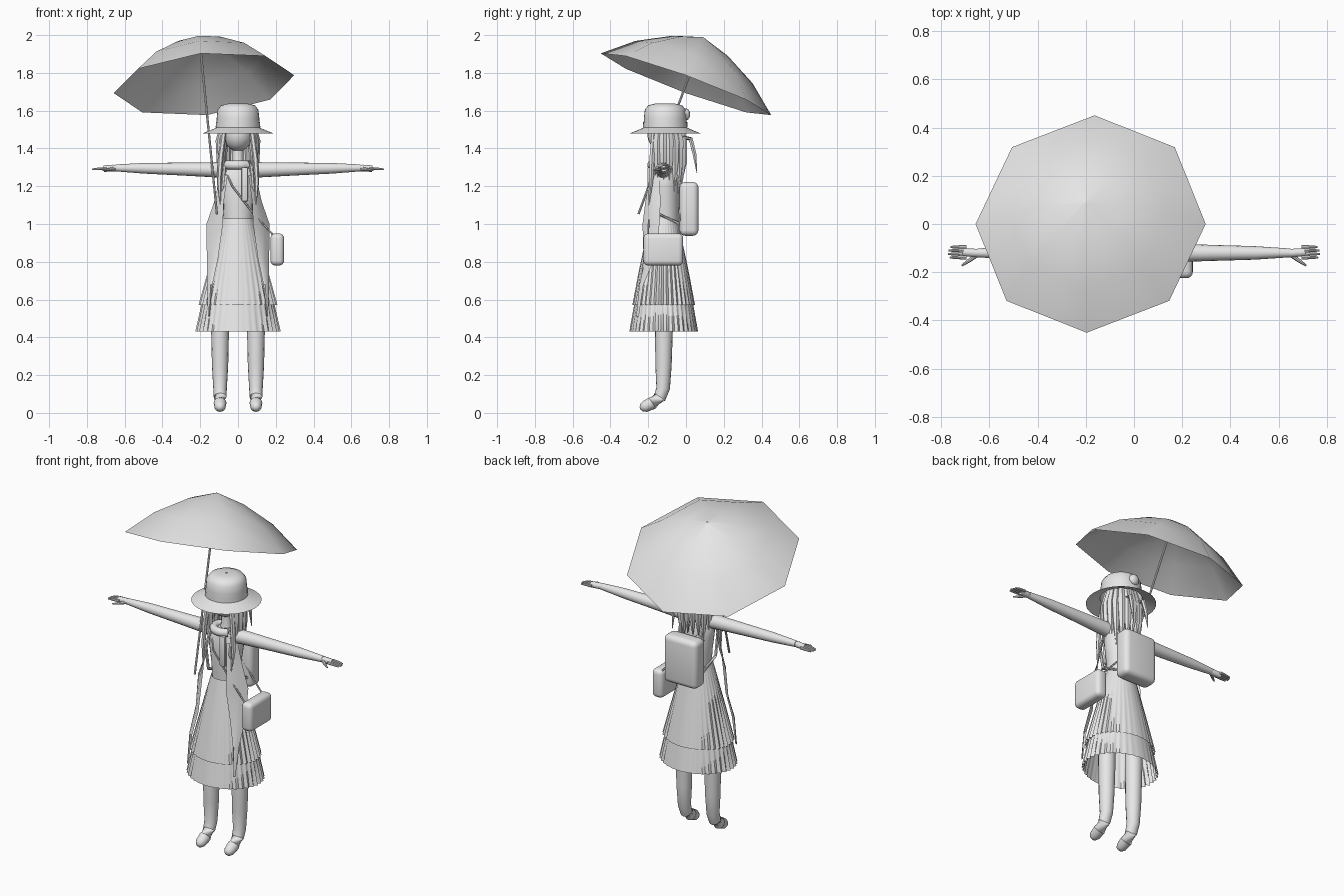
import bpy, bmesh, math, random
from mathutils import Vector, Matrix

random.seed(4)
TAU = 2 * math.pi
grey = bpy.data.materials.new("plain_grey")
grey.diffuse_color = (0.8, 0.8, 0.8, 1)


def finish(name, bm, angle=40):
    bmesh.ops.recalc_face_normals(bm, faces=bm.faces)
    me = bpy.data.meshes.new(name)
    bm.to_mesh(me)
    bm.free()
    me.shade_smooth()
    me.set_sharp_from_angle(angle=math.radians(angle))
    me.materials.append(grey)
    ob = bpy.data.objects.new(name, me)
    bpy.context.collection.objects.link(ob)
    return ob


def loft(name, rings, closed=True, cap=True, angle=40):
    """Skin a list of equally long point rings."""
    bm = bmesh.new()
    rows = [[bm.verts.new(p) for p in r] for r in rings]
    n = len(rows[0])
    for a, b in zip(rows, rows[1:]):
        for i in range(n if closed else n - 1):
            j = (i + 1) % n
            bm.faces.new((a[i], a[j], b[j], b[i]))
    if cap and closed:
        bm.faces.new(rows[0])
        bm.faces.new(rows[-1])
    return finish(name, bm, angle)


def tube(name, path, radii, sides=12, flat=1.0):
    pts = [Vector(p) for p in path]
    rings = []
    for i, p in enumerate(pts):
        d = (pts[min(i + 1, len(pts) - 1)] - pts[max(i - 1, 0)]).normalized()
        ref = Vector((0, 1, 0)) if abs(d.y) < 0.8 else Vector((1, 0, 0))
        u = d.cross(ref).normalized()
        v = d.cross(u)
        rings.append([p + radii[i] * (u * math.cos(TAU * k / sides) + v * flat * math.sin(TAU * k / sides))
                      for k in range(sides)])
    return loft(name, rings)


def lathe(name, prof, cy, cap=True, sides=32, pleat=0, count=0):
    """Profile rows are z, x radius, y radius; pleats are stronger at the sides."""
    rings = []
    for k, (z, rx, ry) in enumerate(prof):
        amp = pleat * k / max(1, len(prof) - 1)
        ring = []
        for i in range(sides):
            a = TAU * i / sides
            f = 1 - amp * abs(math.cos(a)) * (0.5 + 0.5 * math.cos(count * a))
            ring.append((rx * f * math.cos(a), cy + ry * f * math.sin(a), z))
        rings.append(ring)
    return loft(name, rings, cap=cap)


def ball(name, loc, scale, seg=20):
    bm = bmesh.new()
    bmesh.ops.create_uvsphere(bm, u_segments=seg, v_segments=seg // 2, radius=1,
                              matrix=Matrix.Translation(loc) @ Matrix.Diagonal((*scale, 1)))
    return finish(name, bm)


def rounded_box(name, loc, size, bevel, segs=4):
    bm = bmesh.new()
    bmesh.ops.create_cube(bm, size=1, matrix=Matrix.Translation(loc) @ Matrix.Diagonal((*size, 1)))
    bmesh.ops.bevel(bm, geom=bm.edges[:], offset=bevel, segments=segs, profile=0.5, affect='EDGES')
    return finish(name, bm)


# umbrella: tilted eight-sided canopy and straight shaft
axis = Vector((-0.093, 0.342, 0.935)).normalized()
base = Vector((-0.18, 0, 1.74))
u = (Vector((0, 1, 0)) - axis * axis.y).normalized()
v = u.cross(axis)
canopy = [[base + axis * h + r * (u * math.cos(TAU * i / 8) + v * math.sin(TAU * i / 8)) for i in range(8)]
          for r, h in ((0.48, 0), (0.33, 0.125), (0.155, 0.218), (0.004, 0.265))]
loft("umbrella_canopy", canopy, cap=False)
tube("umbrella_shaft", [base + axis * 0.26, base - axis * 0.735], [0.006, 0.006], 8)

# hat with crown, brim and small knob behind
lathe("hat", [(1.478, 0.192, 0.192), (1.495, 0.15, 0.15), (1.51, 0.115, 0.115), (1.56, 0.113, 0.113),
              (1.605, 0.108, 0.108), (1.628, 0.09, 0.09), (1.638, 0.05, 0.05), (1.638, 0.005, 0.005)], -0.11, cap=False)
lathe("hat_band", [(1.512, 0.118, 0.118), (1.54, 0.117, 0.117)], -0.11, cap=False)
ball("hat_knob", (0, 0.0, 1.58), (0.032, 0.022, 0.032), 12)

# head and neck
ball("head", (0, -0.12, 1.475), (0.08, 0.085, 0.09))
tube("neck", [(0, -0.11, 1.28), (0, -0.11, 1.34), (0, -0.11, 1.42)], [0.045, 0.028, 0.03])

# hair: strands around the sides and back, plus loose wisps
for i in range(13):
    a = math.radians(-25 + 230 * i / 12)
    c, s = math.cos(a), math.sin(a)
    end = 1.20 + random.uniform(-0.04, 0.04)
    path = [(0.075 * c, -0.11 + 0.075 * s, 1.53), (0.094 * c, -0.11 + 0.095 * s, 1.44),
            (0.094 * c, -0.11 + 0.098 * s, 1.33), (0.088 * c, -0.11 + 0.09 * s, end)]
    tube("hair_strand", path, [0.018, 0.025, 0.02, 0.003], 6)
for s in (-1, 1):
    tube("front_lock", [(0.075 * s, -0.17, 1.48), (0.092 * s, -0.18, 1.35), (0.1 * s, -0.185, 1.22),
                        (0.092 * s, -0.2, 1.08)], [0.014, 0.015, 0.012, 0.002], 6)
    tube("loose_wisp", [(0.04 * s, -0.02, 1.46), (0.045 * s, 0.025, 1.45), (0.05 * s, 0.045, 1.37),
                        (0.05 * s, 0.058, 1.27)], [0.01, 0.013, 0.011, 0.002], 6)

# bodice, collar roll and hanging tie
lathe("bodice", [(1.0, 0.078, 0.072), (1.1, 0.085, 0.075), (1.2, 0.1, 0.078), (1.27, 0.1, 0.07),
                 (1.32, 0.06, 0.05)], -0.11)
ring = [(0.062 * math.cos(TAU * i / 24), -0.12 + 0.062 * math.sin(TAU * i / 24), 1.312) for i in range(25)]
tube("collar", ring, [0.024] * 25, 10)
rounded_box("collar_tie", (0.036, -0.195, 1.21), (0.034, 0.02, 0.18), 0.006, 2)

# pleated skirt in two tiers
lathe("upper_skirt", [(1.03, 0.08, 0.074), (0.9, 0.118, 0.1), (0.75, 0.16, 0.132), (0.57, 0.21, 0.166)],
      -0.118, cap=False, sides=144, pleat=0.08, count=36)
lathe("lower_skirt", [(0.66, 0.172, 0.14), (0.57, 0.195, 0.157), (0.43, 0.227, 0.182)],
      -0.118, cap=False, sides=144, pleat=0.08, count=36)

for s in (-1, 1):
    # arm, palm and fingers
    tube("arm", [(s * x, -0.12, z) for x, z in ((0.06, 1.285), (0.12, 1.287), (0.3, 1.291), (0.5, 1.295), (0.65, 1.297))],
         [0.043, 0.04, 0.034, 0.028, 0.018], 16)
    tube("palm", [(s * 0.635, -0.122, 1.296), (s * 0.66, -0.12, 1.296), (s * 0.71, -0.117, 1.293)],
         [0.015, 0.018, 0.017], 10, 1.0)
    for k in range(4):
        y = -0.139 + 0.0145 * k
        tip = 0.775 - 0.008 * abs(k - 1.3)
        tube("finger", [(s * 0.695, y, 1.294), (s * 0.74, y, 1.292), (s * tip, y, 1.289)],
             [0.008, 0.007, 0.004], 8)
    tube("thumb", [(s * 0.655, -0.13, 1.293), (s * 0.685, -0.152, 1.288), (s * 0.715, -0.173, 1.284)],
         [0.01, 0.008, 0.004], 8)

    # leg with bent foot
    x = 0.095 * s
    tube("leg", [(x, -0.115, 0.72), (x, -0.117, 0.43), (x, -0.119, 0.25), (x, -0.121, 0.13), (x, -0.138, 0.085),
                 (x, -0.178, 0.052), (x, -0.218, 0.033), (x, -0.236, 0.026), (x, -0.243, 0.023)],
         [0.05, 0.047, 0.043, 0.036, 0.034, 0.034, 0.03, 0.02, 0.006], 16)

    # draped shawl panel hanging at the front side
    outer = [(0.095, -0.14, 1.26), (0.125, -0.135, 1.12), (0.167, -0.14, 1.0), (0.165, -0.165, 0.82),
             (0.165, -0.225, 0.68), (0.158, -0.25, 0.51)]
    inner = [(0.055, -0.19, 1.27), (0.075, -0.215, 1.12), (0.08, -0.23, 1.01), (0.105, -0.225, 0.83),
             (0.135, -0.242, 0.68), (0.15, -0.255, 0.51)]
    rows = []
    for o, n in zip(outer, inner):
        rows.append([(s * (o[0] + (n[0] - o[0]) * t), o[1] + (n[1] - o[1]) * t - 0.012 * math.sin(math.pi * t), o[2])
                     for t in (0, 0.33, 0.67, 1)])
    loft("shawl_panel", rows, closed=False)

    # backpack strap over the shoulder
    tube("backpack_strap", [(0.07 * s, -0.03, 1.2), (0.072 * s, -0.07, 1.3), (0.072 * s, -0.16, 1.3),
                            (0.08 * s, -0.19, 1.2), (0.085 * s, -0.16, 1.06), (0.08 * s, -0.03, 1.0)],
         [0.009] * 6, 6)

# backpack
rounded_box("backpack", (0, 0.016, 1.08), (0.22, 0.1, 0.285), 0.03)

# side bag and its crossing strap
rounded_box("side_bag", (0.208, -0.12, 0.865), (0.072, 0.21, 0.17), 0.026)
for y, mid in ((-0.2, -0.195), (-0.04, -0.03)):
    tube("bag_strap", [(0.205, y, 0.92), (0.17, y, 0.96), (0.07, mid, 1.07), (-0.03, mid, 1.2), (-0.085, -0.13, 1.325)],
         [0.005] * 5, 6)
